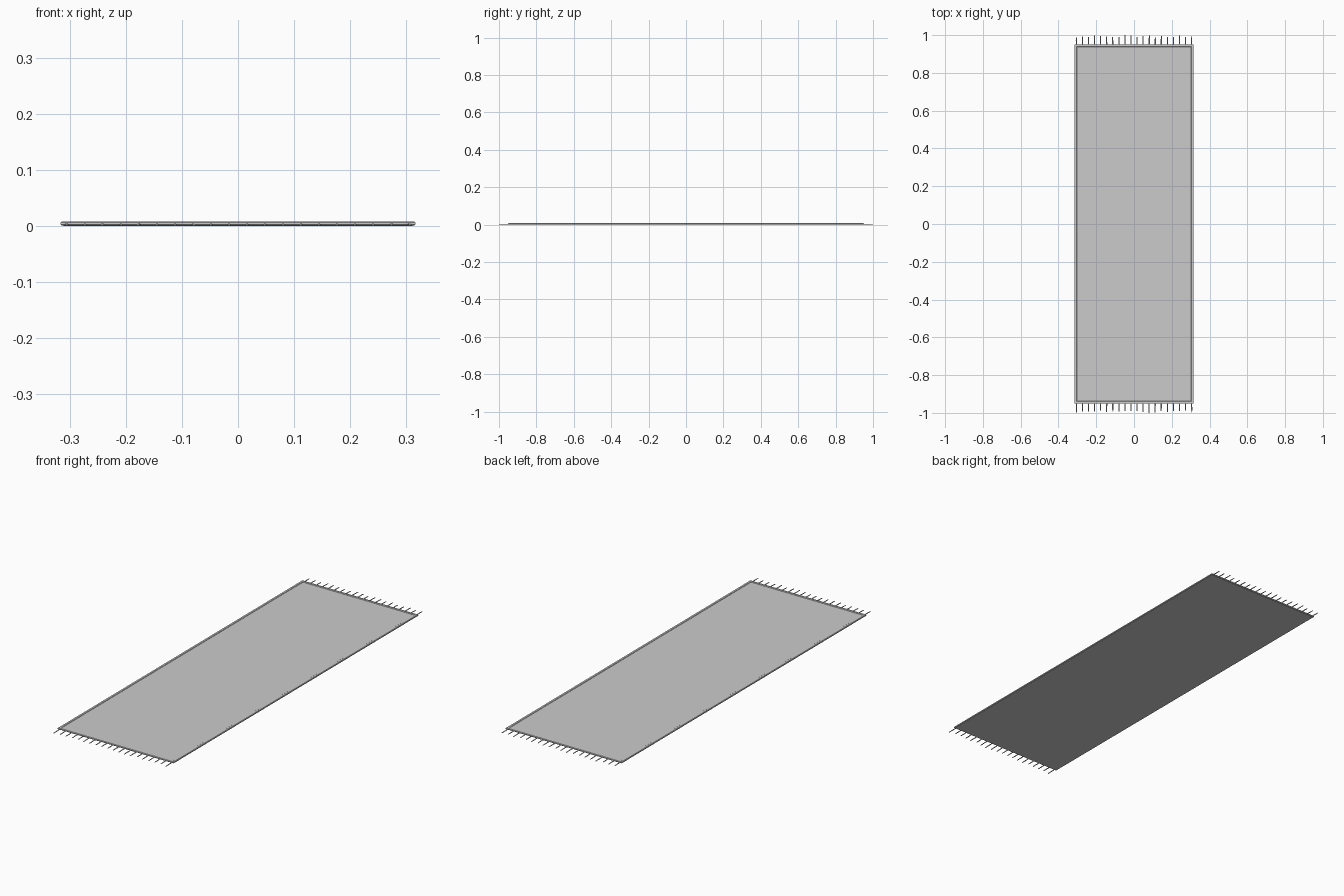
import bpy, bmesh, random
from math import sin

if "Cube" in bpy.data.objects:
    bpy.data.objects.remove(bpy.data.objects["Cube"])
random.seed(4)

W, L = 0.316, 0.951      # half width and half length of the rug


def finish(name, bm, smooth=True):
    bmesh.ops.recalc_face_normals(bm, faces=bm.faces)
    me = bpy.data.meshes.new(name)
    bm.to_mesh(me)
    bm.free()
    ob = bpy.data.objects.new(name, me)
    bpy.context.collection.objects.link(ob)
    if smooth:
        bpy.ops.object.select_all(action='DESELECT')
        ob.select_set(True)
        bpy.context.view_layer.objects.active = ob
        bpy.ops.object.shade_smooth_by_angle()
    return ob


# Woven field: thin slab with a barely uneven top
bm = bmesh.new()
bmesh.ops.create_grid(bm, x_segments=16, y_segments=48, size=1)
for v in bm.verts:
    v.co.x *= W - 0.005
    v.co.y *= L - 0.005
ext = bmesh.ops.extrude_face_region(bm, geom=bm.faces[:])
for v in [g for g in ext["geom"] if isinstance(g, bmesh.types.BMVert)]:
    v.co.z = 0.006 + 0.0002 * sin(9 * v.co.x + 2) * sin(7 * v.co.y)
finish("rug_field", bm)

# Raised hem: rounded profile (inset, height) swept round the four corners
profile = [(0.002, 0.0005), (0, 0.0025), (0, 0.006), (0.002, 0.008),
           (0.011, 0.008), (0.013, 0.0065), (0.013, 0.0005)]
bm = bmesh.new()
rings = []
for sx, sy in ((1, 1), (-1, 1), (-1, -1), (1, -1)):
    rings.append([bm.verts.new((sx * (W - d), sy * (L - d), z)) for d, z in profile])
n = len(profile)
for i in range(4):
    a, b = rings[i], rings[(i + 1) % 4]
    for j in range(n):
        k = (j + 1) % n
        bm.faces.new((a[j], a[k], b[k], b[j]))
finish("rug_hem", bm)


# Fringe strands: tapered six-sided cords of slightly varied length
def fringe(name, side):
    bm = bmesh.new()
    offsets = [(0.003, 0), (0.0015, 0.0016), (-0.0015, 0.0016),
               (-0.003, 0), (-0.0015, -0.0016), (0.0015, -0.0016)]
    for i in range(20):
        x = -0.305 + 0.61 * i / 19
        tip = 1.0 if i == 8 and side > 0 or i == 12 and side < 0 else random.uniform(0.988, 0.999)
        lean = random.uniform(-0.001, 0.001)
        path = [(L - 0.008, 0, 0.003, 1), ((L + tip) / 2, lean / 2, 0.0025, 1),
                (tip, lean, 0.002, 0.8)]
        loops = [[bm.verts.new((x + dx + ox * s, side * y, z + oz * s)) for ox, oz in offsets]
                 for y, dx, z, s in path]
        for a, b in zip(loops, loops[1:]):
            for j in range(6):
                k = (j + 1) % 6
                bm.faces.new((a[j], a[k], b[k], b[j]))
        bm.faces.new(loops[0])
        bm.faces.new(loops[-1])
    finish(name, bm)


fringe("fringe_back", 1)
fringe("fringe_front", -1)
